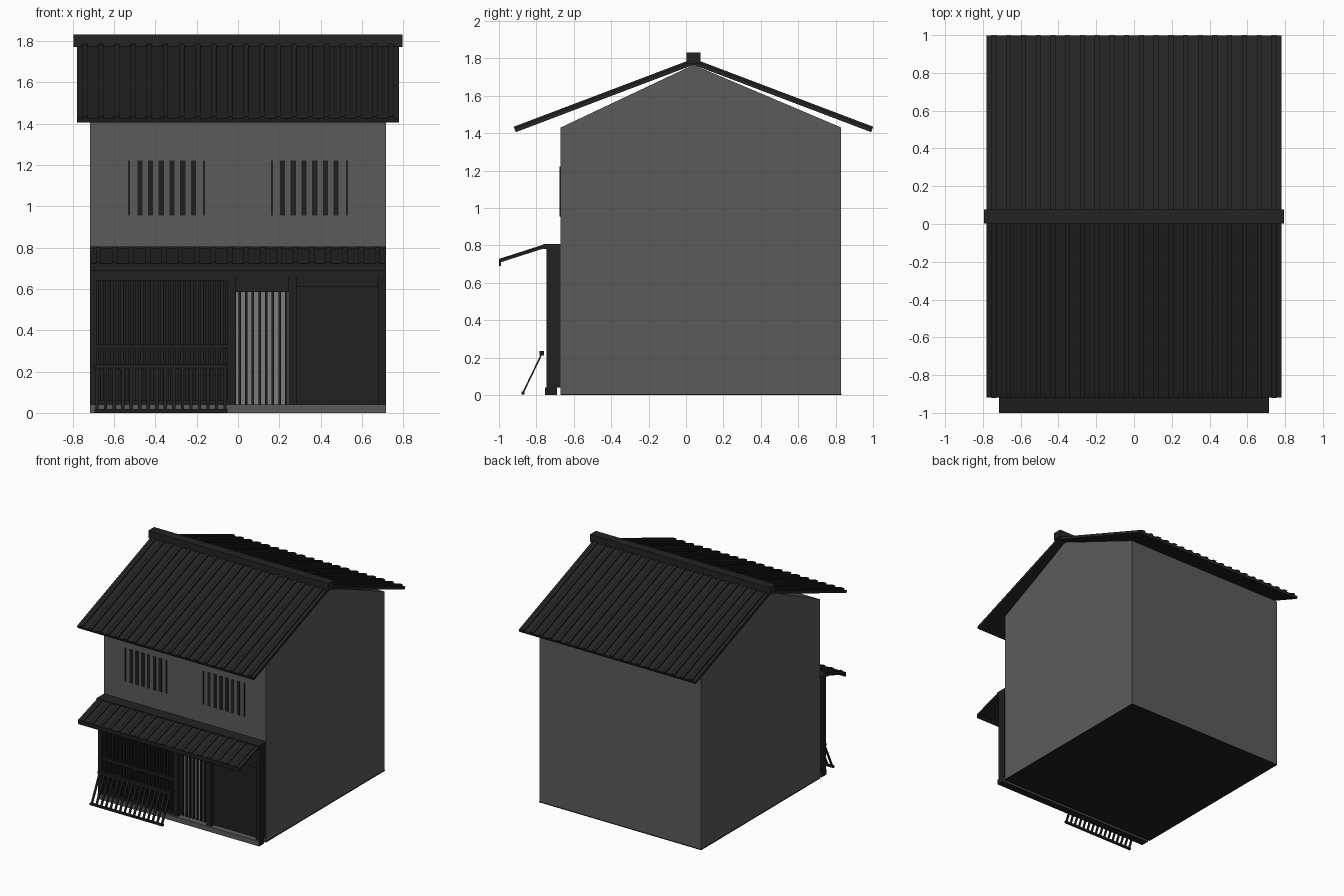
import bpy, bmesh, math
from mathutils import Vector

cube = bpy.data.objects.get("Cube")
if cube:
    bpy.data.objects.remove(cube, do_unlink=True)


def material(name, value):
    m = bpy.data.materials.new(name)
    m.use_nodes = True
    colour = (value, value, value, 1)
    m.diffuse_color = colour
    bsdf = next(n for n in m.node_tree.nodes if n.type == 'BSDF_PRINCIPLED')
    bsdf.inputs["Base Color"].default_value = colour
    return m


plaster = material("grey plaster", 0.105)
tile = material("charcoal roof tile", 0.017)
wood = material("dark wood", 0.014)
paper = material("pale door panel", 0.2)


def finish(name, bm, *mats):
    bmesh.ops.recalc_face_normals(bm, faces=bm.faces)
    me = bpy.data.meshes.new(name)
    bm.to_mesh(me)
    bm.free()
    for m in mats:
        me.materials.append(m)
    ob = bpy.data.objects.new(name, me)
    bpy.context.collection.objects.link(ob)
    return ob


def add_prism(bm, profile, x0, x1):
    """Extrude a (y, z) profile along x."""
    face = bm.faces.new([bm.verts.new((x0, y, z)) for y, z in profile])
    new = bmesh.ops.extrude_face_region(bm, geom=[face])["geom"]
    verts = [v for v in new if isinstance(v, bmesh.types.BMVert)]
    bmesh.ops.translate(bm, verts=verts, vec=(x1 - x0, 0, 0))


def rect(y0, y1, z0, z1):
    return [(y0, z0), (y1, z0), (y1, z1), (y0, z1)]


def boxes(name, mat, *dims):
    """One object from boxes given as (x0, x1, y0, y1, z0, z1)."""
    bm = bmesh.new()
    for x0, x1, y0, y1, z0, z1 in dims:
        add_prism(bm, rect(y0, y1, z0, z1), x0, x1)
    return finish(name, bm, mat)


def slope(top, eave, lift0, lift1):
    """Band in the y-z plane between two heights above a sloping line."""
    a, b = Vector(top), Vector(eave)
    d = (b - a).normalized()
    n = Vector((-d.y, d.x))
    if n.y < 0:
        n = -n
    return [a + n * lift0, b + n * lift0, b + n * lift1, a + n * lift1]


def tiled_roof(name, top, eave, half, thick, rib, count):
    bm = bmesh.new()
    add_prism(bm, slope(top, eave, 0, thick), -half, half)
    step = 2 * half / count
    for i in range(count):
        x = -half + step * (i + 0.5)
        add_prism(bm, slope(top, eave, thick, thick + rib), x - 0.013, x + 0.013)
    return finish(name, bm, tile)


# House body with gabled ends, and the dark floor plate below it
bm = bmesh.new()
add_prism(bm, [(-0.67, 0.003), (0.83, 0.003), (0.83, 1.43), (0.04, 1.765), (-0.67, 1.43)],
          -0.715, 0.715)
finish("house_body", bm, plaster)
boxes("floor_plate", wood, (-0.717, 0.717, -0.672, 0.832, 0, 0.006))

# Main roof
tiled_roof("front_roof", (0.04, 1.765), (-0.91, 1.405), 0.78, 0.021, 0.01, 20)
tiled_roof("back_roof", (0.04, 1.765), (0.99, 1.405), 0.78, 0.021, 0.01, 20)
boxes("ridge_beam", tile, (-0.795, 0.795, 0.003, 0.077, 1.77, 1.83))

# Canopy over the shop front
tiled_roof("canopy_roof", (-0.755, 0.785), (-0.995, 0.708), 0.715, 0.013, 0.007, 18)
boxes("canopy_top", tile, (-0.715, 0.715, -0.762, -0.67, 0.78, 0.806))
boxes("canopy_lip", wood, (-0.715, 0.715, -1, -0.988, 0.69, 0.722))

# Upper window slats, a matching row on each side
slats = []
for side in (-1, 1):
    for i in range(8):
        w = 0.005 if i in (0, 7) else 0.0125
        x = side * (0.164 + i * 0.0518)
        slats.append((x - w, x + w, -0.675, -0.668, 0.955, 1.222))
boxes("upper_window_slats", wood, *slats)

# Foundation strip: grey in front, dark at its ends
bm = bmesh.new()
add_prism(bm, rect(-0.755, -0.69, 0, 0.04), -0.715, 0.715)
bm.normal_update()
for f in bm.faces:
    if abs(f.normal.x) > 0.5 or f.calc_center_median().z < 0.01:
        f.material_index = 1
finish("foundation_strip", bm, plaster, wood)

# Shop front frame
boxes("shop_posts", wood, *[(x0, x1, -0.745, -0.672, 0.04, 0.785) for x0, x1 in
                            ((-0.715, -0.685), (-0.05, -0.01), (0.245, 0.285), (0.68, 0.715))])
boxes("shop_lintel", wood, (-0.685, 0.68, -0.74, -0.672, 0.66, 0.785))
boxes("shop_side_panel", wood, (0.285, 0.68, -0.71, -0.672, 0.04, 0.61),
      (0.285, 0.68, -0.735, -0.672, 0.61, 0.66))

# Sliding door: pale panel behind dark bars
boxes("door_panel", paper, (-0.01, 0.245, -0.70, -0.672, 0.04, 0.585))
boxes("door_header", wood, (-0.01, 0.245, -0.735, -0.672, 0.585, 0.66))
boxes("door_bars", wood, *[(x - 0.006, x + 0.006, -0.712, -0.70, 0.04, 0.585)
                           for x in [0.008 + i * 0.0322 for i in range(8)]])

# Lattice window
boxes("lattice_backing", wood, (-0.685, -0.05, -0.70, -0.672, 0.04, 0.66))
boxes("lattice_bars", wood, *[(x - 0.006, x + 0.006, -0.73, -0.70, 0.04, 0.65)
                              for x in [-0.672 + i * 0.0243 for i in range(26)]])
boxes("lattice_rails", wood, *[(-0.685, -0.05, -0.74, -0.70, z, z + 0.022)
                               for z in (0.04, 0.31, 0.638)])

# Leaning fence below the lattice
boxes("fence_top_rail", wood, (-0.695, -0.05, -0.782, -0.758, 0.212, 0.235))
boxes("fence_foot_rail", wood, (-0.695, -0.05, -0.88, -0.864, 0.002, 0.018))
bm = bmesh.new()
for i in range(16):
    x = -0.682 + i * 0.0413
    add_prism(bm, slope((-0.77, 0.222), (-0.872, 0.01), -0.004, 0.004), x - 0.008, x + 0.008)
finish("fence_bars", bm, wood)
